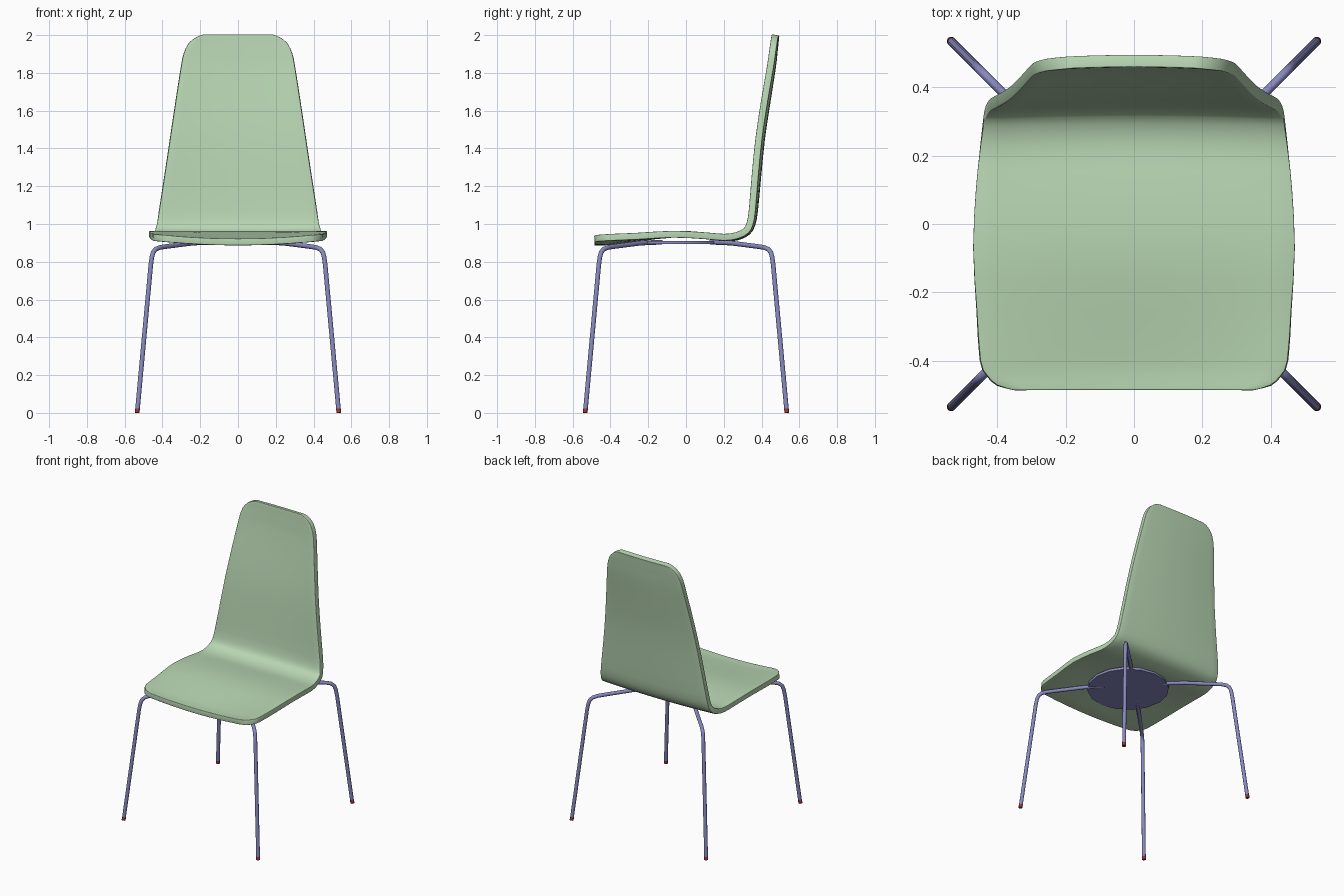
import bpy, bmesh, math
from mathutils import Vector

cube = bpy.data.objects.get("Cube")
if cube:
    bpy.data.objects.remove(cube)


def material(name, rgb):
    m = bpy.data.materials.new(name)
    m.use_nodes = True
    m.diffuse_color = (*rgb, 1)
    m.node_tree.nodes["Principled BSDF"].inputs["Base Color"].default_value = (*rgb, 1)
    return m


GREEN = material("sage green", (0.48, 0.67, 0.45))
VIOLET = material("blue violet metal", (0.25, 0.25, 0.53))
RED = material("dull red rubber", (0.3, 0.04, 0.03))


def finish(name, bm, mat, angle=40):
    mesh = bpy.data.meshes.new(name)
    bmesh.ops.recalc_face_normals(bm, faces=bm.faces)
    bm.to_mesh(mesh)
    bm.free()
    ob = bpy.data.objects.new(name, mesh)
    bpy.context.collection.objects.link(ob)
    mesh.materials.append(mat)
    smooth(ob, angle)
    return ob


def smooth(ob, angle):
    bpy.ops.object.select_all(action="DESELECT")
    ob.select_set(True)
    bpy.context.view_layer.objects.active = ob
    bpy.ops.object.shade_smooth_by_angle(angle=math.radians(angle))


def spline(pts, steps):
    """Catmull-Rom interpolation through the points."""
    pts = [Vector(p) for p in pts]
    out = []
    for i in range(len(pts) - 1):
        a, b, c, d = (pts[min(max(i + k, 0), len(pts) - 1)] for k in (-1, 0, 1, 2))
        for s in range(steps):
            t = s / steps
            out.append(0.5 * (2 * b + (c - a) * t + (2 * a - 5 * b + 4 * c - d) * t ** 2
                              + (3 * b - a - 3 * c + d) * t ** 3))
    return out + [pts[-1]]


def tube(name, path, radius, mat, sides=12):
    """Round bar swept along a path that stays in one vertical plane."""
    bm = bmesh.new()
    rings = []
    for i, p in enumerate(path):
        t = (path[min(i + 1, len(path) - 1)] - path[max(i - 1, 0)]).normalized()
        side = Vector((-path[0].y, path[0].x, 0)).normalized()
        up = t.cross(side)
        rings.append([bm.verts.new(p + radius * (math.cos(a) * side + math.sin(a) * up))
                      for a in (k * math.tau / sides for k in range(sides))])
    for r, q in zip(rings, rings[1:]):
        for k in range(sides):
            n = (k + 1) % sides
            bm.faces.new((r[k], r[n], q[n], q[k]))
    bm.faces.new(rings[0])
    bm.faces.new(rings[-1])
    return finish(name, bm, mat)


# One-piece shell: stations of y, z, half width, curl of the sides
STATIONS = [
    (-.485, .905, .35, .015), (-.472, .905, .4, .02), (-.44, .905, .432, .022),
    (-.395, .908, .45, .022), (-.25, .926, .46, .01), (-.07, .946, .47, 0),
    (.1, .938, .462, 0), (.2, .926, .452, .004), (.27, .931, .444, .008),
    (.325, .957, .437, .01), (.35, 1.0, .428, .012), (.363, 1.07, .418, .013),
    (.38, 1.25, .39, .015), (.4, 1.45, .36, .015), (.43, 1.65, .33, .015),
    (.458, 1.83, .302, .012), (.466, 1.9, .288, .01), (.472, 1.955, .262, .008),
    (.475, 1.988, .22, .006), (.477, 2.0, .18, .004)]
COLS = 16
rows = spline(STATIONS, 2)
bm = bmesh.new()
grid = []
for i, (y, z, w, curl) in enumerate(rows):
    a, b = rows[max(i - 1, 0)], rows[min(i + 1, len(rows) - 1)]
    n = Vector((0, a[1] - b[1], 0)) + Vector((0, 0, b[0] - a[0]))
    n = Vector((0, a[1] - b[1], b[0] - a[0])).normalized()
    grid.append([bm.verts.new(Vector((w * u, y, z)) + n * curl * u * u)
                 for u in (2 * k / COLS - 1 for k in range(COLS + 1))])
for r, q in zip(grid, grid[1:]):
    for k in range(COLS):
        bm.faces.new((r[k], r[k + 1], q[k + 1], q[k]))
shell = finish("seat_shell", bm, GREEN)

# Thickness and softened rim
solid = shell.modifiers.new("thickness", "SOLIDIFY")
solid.thickness = 0.036
solid.offset = 0
bevel = shell.modifiers.new("rim", "BEVEL")
bevel.width = 0.012
bevel.segments = 3
bevel.limit_method = "ANGLE"
bevel.angle_limit = math.radians(60)
for m in ("thickness", "rim"):
    bpy.ops.object.modifier_apply(modifier=m)
smooth(shell, 40)

# Round mounting plate under the seat
bm = bmesh.new()
bmesh.ops.create_cone(bm, cap_ends=True, segments=16, radius1=0.27, radius2=0.27, depth=0.018)
bmesh.ops.translate(bm, verts=bm.verts, vec=(0, -0.06, 0.902))
finish("mounting_plate", bm, VIOLET, 30)

# Four bent legs with rubber feet
LEG = [(.532, .02), (.462, .78), (.456, .825), (.449, .85), (.435, .867),
       (.412, .876), (.38, .881), (.24, .899), (.13, .904)]
FOOT = [(.534, 0), (.532, .022)]
for sx, left in ((1, "left"), (-1, "right")):
    for sy, end in ((-1, "front"), (1, "back")):
        for part, pts, r, mat in (("leg", LEG, .0125, VIOLET), ("foot", FOOT, .0132, RED)):
            path = [Vector((sx * d, sy * d, z)) for d, z in pts]
            tube(f"{end}_{left}_{part}", path, r, mat)
